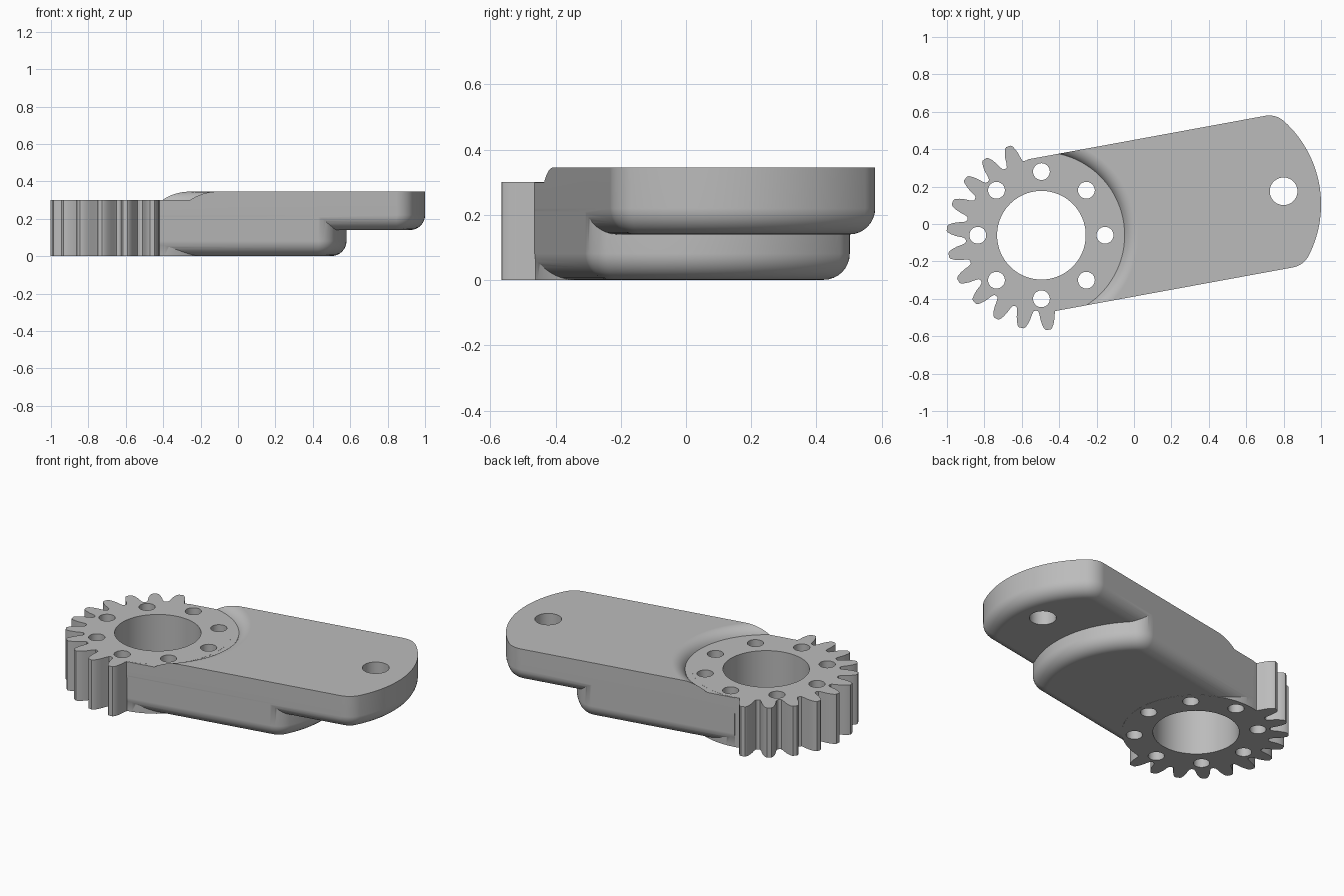
import bpy, bmesh, math
from mathutils import Matrix, Vector

if "Cube" in bpy.data.objects:
    bpy.data.objects.remove(bpy.data.objects["Cube"])

HUB = Vector((-0.495, -0.06, 0))        # gear centre
TILT = math.radians(10.4)               # direction of the arm
PLACE = Matrix.Translation(HUB) @ Matrix.Rotation(TILT, 4, 'Z')

grey = bpy.data.materials.new("grey_metal")
grey.diffuse_color = (0.5, 0.5, 0.5, 1)
grey.use_nodes = True
grey.node_tree.nodes["Principled BSDF"].inputs["Base Color"].default_value = grey.diffuse_color


def loft(name, rings, matrix):
    """Solid from a stack of closed rings, capped at both ends."""
    bm = bmesh.new()
    loops = [[bm.verts.new(p) for p in ring] for ring in rings]
    n = len(loops[0])
    for a, b in zip(loops, loops[1:]):
        for i in range(n):
            j = (i + 1) % n
            bm.faces.new((a[i], a[j], b[j], b[i]))
    bm.faces.new(loops[0][::-1])
    bm.faces.new(loops[-1])
    bmesh.ops.recalc_face_normals(bm, faces=bm.faces[:])
    mesh = bpy.data.meshes.new(name)
    bm.to_mesh(mesh)
    bm.free()
    mesh.materials.append(grey)
    ob = bpy.data.objects.new(name, mesh)
    bpy.context.collection.objects.link(ob)
    ob.matrix_world = matrix
    return ob


def circle(r, z, n=96):
    return [(r * math.cos(2 * math.pi * i / n), r * math.sin(2 * math.pi * i / n), z)
            for i in range(n)]


def combine(target, tool, operation):
    """Apply a boolean and remove the tool."""
    bpy.context.view_layer.objects.active = target
    mod = target.modifiers.new(operation.lower(), 'BOOLEAN')
    mod.operation, mod.solver, mod.object = operation, 'EXACT', tool
    bpy.ops.object.modifier_apply(modifier=mod.name)
    bpy.data.objects.remove(tool, do_unlink=True)


def arm_ring(start, centre, half, inset, z):
    """Straight sides, rounded corners and a broad arc at the far end."""
    big, r = 0.6, 0.12
    cn = half - r
    cu = centre + math.sqrt((big - r) ** 2 - cn ** 2)
    phi = math.atan2(cn, cu - centre)
    r, big = r - inset, big - inset
    upper = [(start, half - inset)]
    for i in range(9):
        a = math.pi / 2 + (phi - math.pi / 2) * i / 8
        upper.append((cu + r * math.cos(a), cn + r * math.sin(a)))
    for i in range(1, 15):
        a = phi * (1 - i / 15)
        upper.append((centre + big * math.cos(a), big * math.sin(a)))
    ring = upper + [(centre + big, 0)] + [(u, -n) for u, n in reversed(upper)]
    return [(u, n, z) for u, n in reversed(ring)]


def rounded_slab(name, start, centre, half, z0, z1, fillet=0.08):
    """Slab whose lower rim is rounded."""
    rings = []
    for i in range(9):
        a = math.pi / 2 * i / 8
        rings.append(arm_ring(start, centre, half, fillet * (1 - math.sin(a)),
                              z0 + fillet * (1 - math.cos(a))))
    rings.append(arm_ring(start, centre, half, 0, z1))
    return loft(name, rings, PLACE)


# Arm: long upper slab and shorter lower body
arm = rounded_slab("gear_arm", 0.0, 0.91, 0.412, 0.14, 0.345)
lower = rounded_slab("lower_body", 0.002, 0.483, 0.411, 0.001, 0.28)
combine(arm, lower, 'UNION')

# Round recess above the hub, with a rounded lip
lip = []
start = math.acos(-0.072 / 0.08)
for i in range(9):
    a = start + (math.pi / 2 - start) * i / 8
    lip.append((0.517 + 0.08 * math.cos(a), 0.265 + 0.08 * math.sin(a)))
lip[0] = (lip[0][0], 0.30)
lip.append((0.53, 0.346))
lip.append((0.53, 0.40))
recess = loft("recess_cutter", [circle(r, z, 128) for r, z in lip], PLACE)
combine(arm, recess, 'DIFFERENCE')

# Gear sector: eleven teeth on the free half of the hub
ROOT, STEP = 0.408, 2 * math.pi / 22
TOOTH = [(0.408, 0.046), (0.425, 0.041), (0.455, 0.037), (0.48, 0.030),
         (0.50, 0.021), (0.507, 0.012)]
first = math.radians(110.5) - TILT
outline = []
for k in range(11):
    mid = first + k * STEP
    for r, w in TOOTH:
        outline.append((r, mid - w / r))
    for r, w in reversed(TOOTH):
        outline.append((r, mid + w / r))
    if k < 10:
        outline.append((ROOT - 0.004, mid + STEP / 2))
a0, a1 = outline[-1][1], first - TOOTH[0][1] / ROOT + 2 * math.pi
outline += [(ROOT, a0 + (a1 - a0) * i / 48) for i in range(1, 48)]
gear = loft("gear_teeth", [[(r * math.cos(a), r * math.sin(a), z) for r, a in outline]
                           for z in (0.0, 0.3005)], PLACE)
combine(arm, gear, 'UNION')


# Bore, ring of bolt holes and the pivot hole at the far end
def drill(x, y, r, n):
    tool = loft("hole_cutter", [circle(r, -0.1, n), circle(r, 0.5, n)],
                Matrix.Translation((x, y, 0)))
    combine(arm, tool, 'DIFFERENCE')


drill(HUB.x, HUB.y, 0.237, 96)
for k in range(8):
    a = k * math.pi / 4
    drill(HUB.x + 0.34 * math.cos(a), HUB.y + 0.34 * math.sin(a), 0.045, 32)
drill(0.80, 0.175, 0.074, 48)

# Smooth rounded areas, crisp edges
bpy.ops.object.select_all(action='DESELECT')
arm.select_set(True)
bpy.context.view_layer.objects.active = arm
bpy.ops.object.shade_smooth_by_angle(angle=math.radians(28))
weighted = arm.modifiers.new("even_shading", 'WEIGHTED_NORMAL')
weighted.keep_sharp = True
